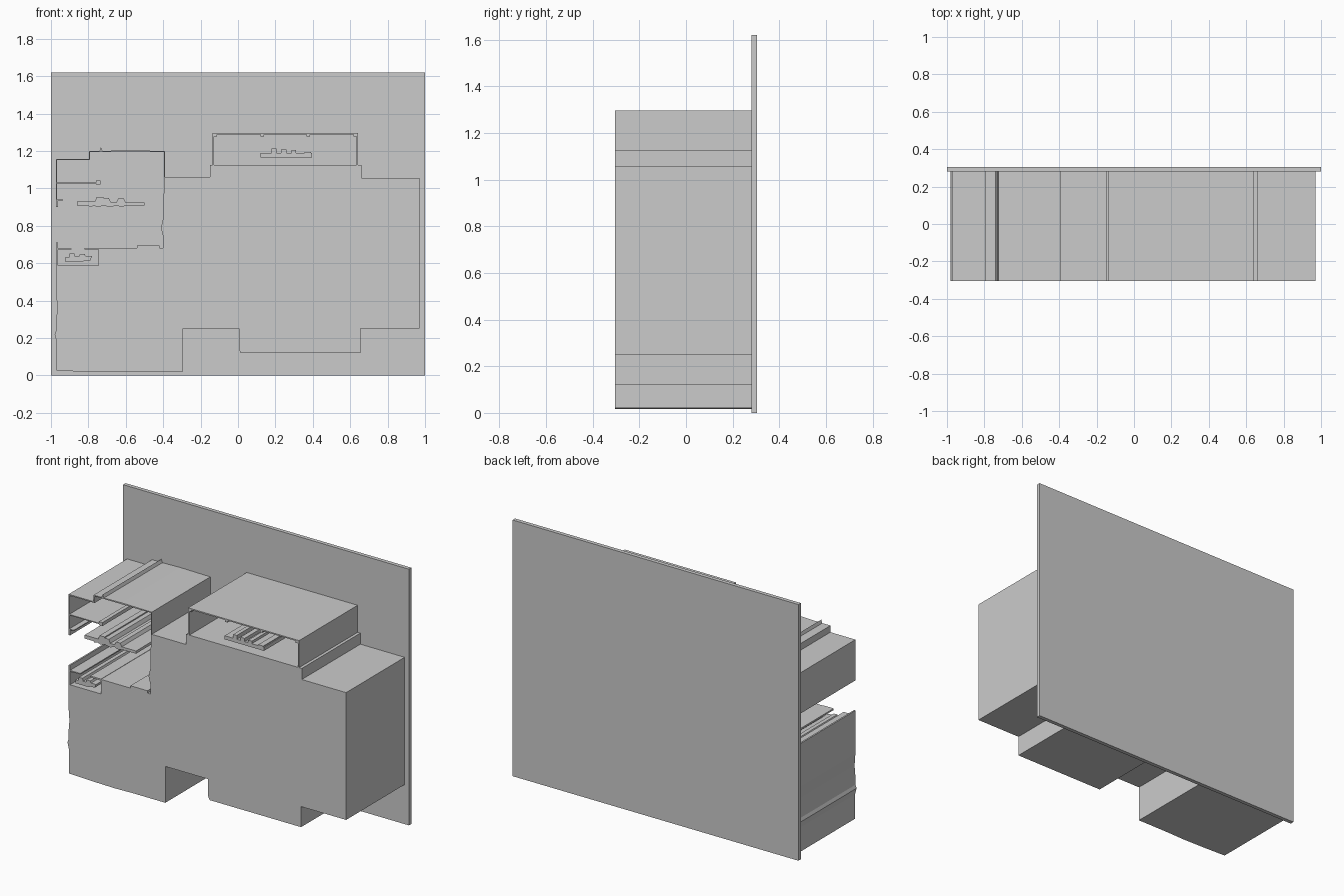
import bpy, bmesh

Y_FRONT, Y_BACK = -0.305, 0.28


def extrude(name, pts, y0=Y_FRONT, y1=Y_BACK):
    """Extrude an x/z outline from y0 to y1."""
    bm = bmesh.new()
    face = bm.faces.new([bm.verts.new((x, y0, z)) for x, z in pts])
    new = bmesh.ops.extrude_face_region(bm, geom=[face])["geom"]
    verts = [v for v in new if isinstance(v, bmesh.types.BMVert)]
    bmesh.ops.translate(bm, verts=verts, vec=(0, y1 - y0, 0))
    bmesh.ops.recalc_face_normals(bm, faces=bm.faces[:])
    mesh = bpy.data.meshes.new(name)
    bm.to_mesh(mesh)
    bm.free()
    obj = bpy.data.objects.new(name, mesh)
    bpy.context.collection.objects.link(obj)
    return obj


def bar(name, x0, x1, z0, z1, y0=Y_FRONT, y1=Y_BACK):
    return extrude(name, [(x0, z0), (x1, z0), (x1, z1), (x0, z1)], y0, y1)


# Back panel
bar("back_panel", -1, 1, 0, 1.62, Y_BACK, 0.305)

# Main stepped block, with the floor and pocket of the open left bay
extrude("main_block", [
    (-0.97, 0.025), (-0.81, 0.02), (-0.65, 0.017), (-0.52, 0.02), (-0.295, 0.02),
    (-0.295, 0.25), (0.005, 0.25), (0.005, 0.14), (0.015, 0.12), (0.655, 0.12),
    (0.655, 0.25), (0.97, 0.25), (0.97, 1.055), (0.66, 1.055), (0.66, 1.125),
    (-0.15, 1.125), (-0.15, 1.06), (-0.395, 1.06),
    (-0.4, 0.84), (-0.412, 0.79), (-0.4, 0.74), (-0.4, 0.68),
    (-0.745, 0.68), (-0.745, 0.588), (-0.962, 0.588), (-0.962, 0.71),
    (-0.972, 0.71), (-0.972, 0.44), (-0.966, 0.36), (-0.972, 0.29),
    (-0.972, 0.24), (-0.98, 0.22), (-0.97, 0.18)])

# Left bay: stepped thin roof and side walls in one profile
extrude("bay_shell", [
    (-0.396, 1.05), (-0.39, 1.05), (-0.39, 1.2), (-0.6, 1.203), (-0.725, 1.2),
    (-0.733, 1.22), (-0.74, 1.2), (-0.797, 1.2), (-0.797, 1.158), (-0.972, 1.158),
    (-0.972, 0.9), (-0.962, 0.9), (-0.962, 0.935), (-0.935, 0.935), (-0.935, 0.94),
    (-0.967, 0.94), (-0.967, 1.151), (-0.79, 1.151), (-0.79, 1.194), (-0.396, 1.194)])

# Shelf with square end rail
bar("bay_shelf", -0.967, -0.755, 1.026, 1.032)
bar("shelf_end_rail", -0.76, -0.735, 1.02, 1.042)

# Floating slotted rail in the middle of the bay
extrude("middle_rail", [
    (-0.86, 0.908), (-0.8, 0.908), (-0.79, 0.9), (-0.77, 0.908), (-0.75, 0.9),
    (-0.72, 0.908), (-0.68, 0.9), (-0.65, 0.91), (-0.63, 0.902), (-0.58, 0.908),
    (-0.5, 0.908), (-0.5, 0.925), (-0.6, 0.925), (-0.61, 0.945), (-0.64, 0.945),
    (-0.65, 0.925), (-0.68, 0.925), (-0.69, 0.948), (-0.72, 0.948), (-0.72, 0.955),
    (-0.755, 0.955), (-0.765, 0.93), (-0.86, 0.93)])

# Floor lips and pocket cover
bar("pocket_cover_left", -0.962, -0.89, 0.672, 0.679)
bar("pocket_cover_right", -0.82, -0.745, 0.672, 0.682)
bar("floor_lip", -0.54, -0.42, 0.68, 0.695)

# Low rail inside the pocket
extrude("pocket_rail", [
    (-0.925, 0.608), (-0.83, 0.608), (-0.82, 0.615), (-0.79, 0.615), (-0.78, 0.638),
    (-0.815, 0.638), (-0.82, 0.65), (-0.845, 0.65), (-0.85, 0.635), (-0.87, 0.635),
    (-0.875, 0.652), (-0.9, 0.652), (-0.905, 0.63), (-0.925, 0.63)])

# Upper tray: thin open-fronted shell
extrude("upper_tray_shell", [
    (-0.135, 1.12), (-0.127, 1.12), (-0.127, 1.288), (0.633, 1.288),
    (0.633, 1.12), (0.641, 1.12), (0.641, 1.296), (-0.135, 1.296)])
for i, x in enumerate((-0.12, 0.13, 0.375, 0.626)):
    bar(f"tray_rib_{i}", x - 0.009, x + 0.009, 1.276, 1.29)

# Slotted rail inside the tray
bar("tray_rail", 0.12, 0.395, 1.165, 1.188)
for i, (x0, x1, z) in enumerate(((0.18, 0.205, 1.212), (0.23, 0.26, 1.208),
                                 (0.285, 0.31, 1.204), (0.355, 0.39, 1.194))):
    bar(f"tray_rail_fin_{i}", x0, x1, 1.185, z)
